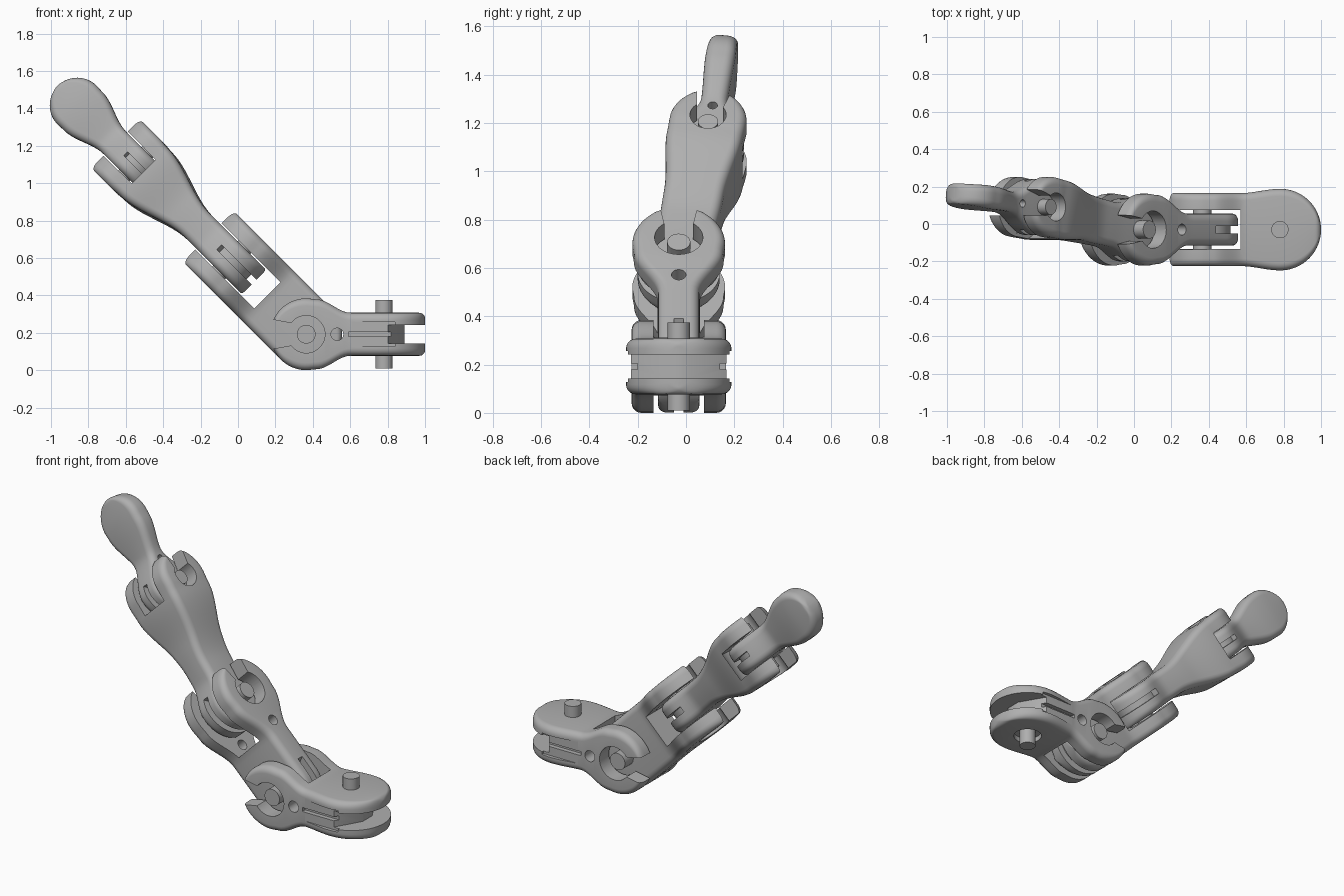
import bpy, bmesh
from math import sin, cos, pi, sqrt, radians
from mathutils import Matrix, Vector

cube = bpy.data.objects.get("Cube")
if cube:
    bpy.data.objects.remove(cube, do_unlink=True)

grey = bpy.data.materials.new("plain grey plastic")
grey.use_nodes = True
grey.diffuse_color = (0.43, 0.43, 0.43, 1)
grey.node_tree.nodes["Principled BSDF"].inputs["Base Color"].default_value = (0.43, 0.43, 0.43, 1)


def make_object(name, bm):
    bmesh.ops.recalc_face_normals(bm, faces=bm.faces)
    mesh = bpy.data.meshes.new(name)
    bm.to_mesh(mesh)
    bm.free()
    mesh.materials.append(grey)
    obj = bpy.data.objects.new(name, mesh)
    bpy.context.collection.objects.link(obj)
    return obj


def finish(obj, frame):
    obj.matrix_world = frame
    bpy.ops.object.select_all(action='DESELECT')
    obj.select_set(True)
    bpy.context.view_layer.objects.active = obj
    bpy.ops.object.shade_smooth_by_angle(angle=radians(32))


def ease(keys, s):
    """Smooth interpolation through (position, value) keys."""
    if s <= keys[0][0]:
        return keys[0][1]
    for (a, va), (b, vb) in zip(keys, keys[1:]):
        if s <= b:
            k = (s - a) / (b - a)
            return va + (vb - va) * k * k * (3 - 2 * k)
    return keys[-1][1]


def rounded(value, r, a):
    """Shrink a half size near an end so that the end has radius r."""
    if a < r:
        value += sqrt(max(0, r * r - (r - a) ** 2)) - r
    return max(value, 0.005)


def loft(name, s0, s1, wide, thick, start, end, corner=0.04, steps=64):
    """Rounded-rectangle sections along X; start/end give end radii in Y and Z."""
    bm = bmesh.new()
    rings = []
    for i in range(steps + 1):
        s = s0 + (s1 - s0) * (1 - cos(pi * i / steps)) / 2
        size = []
        for keys, ra, rb in zip((wide, thick), start, end):
            size.append(rounded(rounded(ease(keys, s), ra, s - s0), rb, s1 - s))
        w, t = size
        r = min(corner, w * 0.9, t * 0.9)
        ring = []
        for q, (sy, sz) in enumerate(((1, 1), (-1, 1), (-1, -1), (1, -1))):
            for j in range(6):
                a = (q + j / 5) * pi / 2
                ring.append(bm.verts.new((s, sy * (w - r) + r * cos(a), sz * (t - r) + r * sin(a))))
        rings.append(ring)
    for ra, rb in zip(rings, rings[1:]):
        for j in range(len(ra)):
            k = (j + 1) % len(ra)
            bm.faces.new((ra[j], ra[k], rb[k], rb[j]))
    bm.faces.new(rings[0])
    bm.faces.new(rings[-1])
    return make_object(name, bm)


def prism(points, axis, lo, hi, name="cutter"):
    """Flat outline extruded along local Y or Z."""
    bm = bmesh.new()
    place = (lambda a, b, h: (a, b, h)) if axis == 'Z' else (lambda a, b, h: (a, h, b))
    low = [bm.verts.new(place(a, b, lo)) for a, b in points]
    top = [bm.verts.new(place(a, b, hi)) for a, b in points]
    bm.faces.new(low)
    bm.faces.new(top)
    for j in range(len(low)):
        k = (j + 1) % len(low)
        bm.faces.new((low[j], low[k], top[k], top[j]))
    return make_object(name, bm)


def circle(c, r, n=40):
    return [(c + r * cos(2 * pi * i / n), r * sin(2 * pi * i / n)) for i in range(n)]


def rect(a0, a1, b0, b1):
    return [(a0, b0), (a1, b0), (a1, b1), (a0, b1)]


def arc_band(r0, r1, n=24):
    """Band around the rear of a tongue, for the cord groove."""
    angles = [radians(65 + 230 * i / n) for i in range(n + 1)]
    return ([(r1 * cos(a), r1 * sin(a)) for a in angles]
            + [(r0 * cos(a), r0 * sin(a)) for a in reversed(angles)])


def clip(c, r):
    """Open snap socket through the fork."""
    wedge = [(c, -0.045), (c, 0.045), (c + 0.3, 0.1), (c + 0.3, -0.1)]
    return [prism(circle(c, r), 'Z', -0.3, 0.3), prism(wedge, 'Z', -0.31, 0.31)]


def carve(obj, cutters):
    for c in cutters:
        c.hide_render = True
        mod = obj.modifiers.new("cut", 'BOOLEAN')
        mod.operation, mod.solver, mod.object = 'DIFFERENCE', 'EXACT', c
    bpy.context.view_layer.update()
    graph = bpy.context.evaluated_depsgraph_get()
    mesh = bpy.data.meshes.new_from_object(obj.evaluated_get(graph))
    obj.modifiers.clear()
    obj.data = mesh
    for c in cutters:
        bpy.data.objects.remove(c, do_unlink=True)


def pin(name, axis, r, half, frame):
    finish(prism(circle(0, r, 32), axis, -half, half, name), frame)


def frame_of(x, z, origin):
    x, z = Vector(x).normalized(), Vector(z).normalized()
    m = Matrix((x, z.cross(x), z)).transposed().to_4x4()
    return Matrix.Translation(origin) @ m


# Local frames: X runs along each link, Z is the axis of its fork
base_frame = frame_of((-1, 0, 0), (0, 1, 0), (0.78, -0.03, 0.192))
lower_frame = frame_of((-1, 0, 1), (1, 0, 1), (0.365, -0.03, 0.192))
middle_frame = lower_frame @ Matrix.Translation((0.564, 0, 0)) @ Matrix.Rotation(radians(-9.5), 4, 'Z')
tip_frame = middle_frame @ Matrix.Translation((0.735, 0, 0)) @ Matrix.Rotation(radians(2.5), 4, 'Z')

# Base link: paired round plates and an upright fork
base = loft("base_link", -0.22, 0.607,
            [(-0.22, 0.115), (0.18, 0.115), (0.36, 0.187), (0.415, 0.192)],
            [(0, 0.218), (0.21, 0.195)], (0.03, 0.218), (0.192, 0.04))
gap = [(-0.4, 0.3), (-0.02, 0.3), (-0.02, 0.2), (-0.11, 0.045),
       (-0.11, -0.045), (-0.02, -0.2), (-0.02, -0.3), (-0.4, -0.3)]
cuts = [prism(gap, 'Y', -0.05, 0.05),
        prism(rect(0.21, 0.8, -0.105, 0.105), 'Y', -0.3, 0.3),
        prism(circle(0.25, 0.033), 'Z', -0.3, 0.3),
        prism(circle(0, 0.08), 'Y', -0.2, -0.085)]
for side in (-1, 1):
    cuts.append(prism(rect(-0.06, 0.19, side * 0.17, side * 0.3), 'Y', -0.012, 0.012))
    cuts.append(prism(rect(-0.06, 0.18, side * 0.197, side * 0.3), 'Y', -0.065, 0.065))
carve(base, cuts + clip(0.415, 0.1))
finish(base, base_frame)
pin("base_pin", 'Y', 0.046, 0.182, base_frame)

# Lower link: tongue in the base fork, second fork turned a quarter
lower = loft("lower_link", -0.19, 0.756,
             [(0.27, 0.085), (0.5, 0.185), (0.564, 0.192)],
             [(0, 0.192)], (0, 0.19), (0.192, 0.04))
carve(lower, [prism(rect(0.294, 1, -0.3, 0.3), 'Z', -0.1, 0.1),
              prism(circle(0.345, 0.03), 'Z', -0.3, 0.3),
              prism(arc_band(0.15, 0.3), 'Y', -0.02, 0.02)] + clip(0.564, 0.1))
finish(lower, lower_frame)
pin("lower_pin", 'Y', 0.05, 0.165, lower_frame)

# Middle link: flat tongue swelling into the third fork
middle = loft("middle_link", -0.17, 0.895,
              [(0, 0.17), (0.17, 0.12), (0.38, 0.125), (0.65, 0.158), (0.735, 0.16)],
              [(0.25, 0.092), (0.66, 0.18), (0.72, 0.185)], (0.17, 0.015), (0.16, 0.04))
carve(middle, [prism(circle(0.735, 0.18), 'Z', -0.09, 0.09),
               prism(rect(0.735, 1.2, -0.3, 0.3), 'Z', -0.091, 0.091),
               prism(arc_band(0.13, 0.3), 'Z', -0.018, 0.018)] + clip(0.735, 0.075))
finish(middle, middle_frame)
pin("middle_pin", 'Z', 0.048, 0.165, middle_frame)

# Fingertip: small tongue, slim neck and rounded paddle
tip = loft("fingertip", -0.15, 0.592,
           [(0, 0.15), (0.22, 0.055), (0.42, 0.062), (0.59, 0.055)],
           [(0.16, 0.085), (0.4, 0.145), (0.45, 0.147)], (0.15, 0.015), (0.02, 0.147))
carve(tip, [prism(arc_band(0.115, 0.3), 'Z', -0.015, 0.015),
            prism(circle(0.155, 0.02), 'Z', -0.3, 0.3)])
finish(tip, tip_frame)
pin("fingertip_pin", 'Z', 0.042, 0.145, tip_frame)
